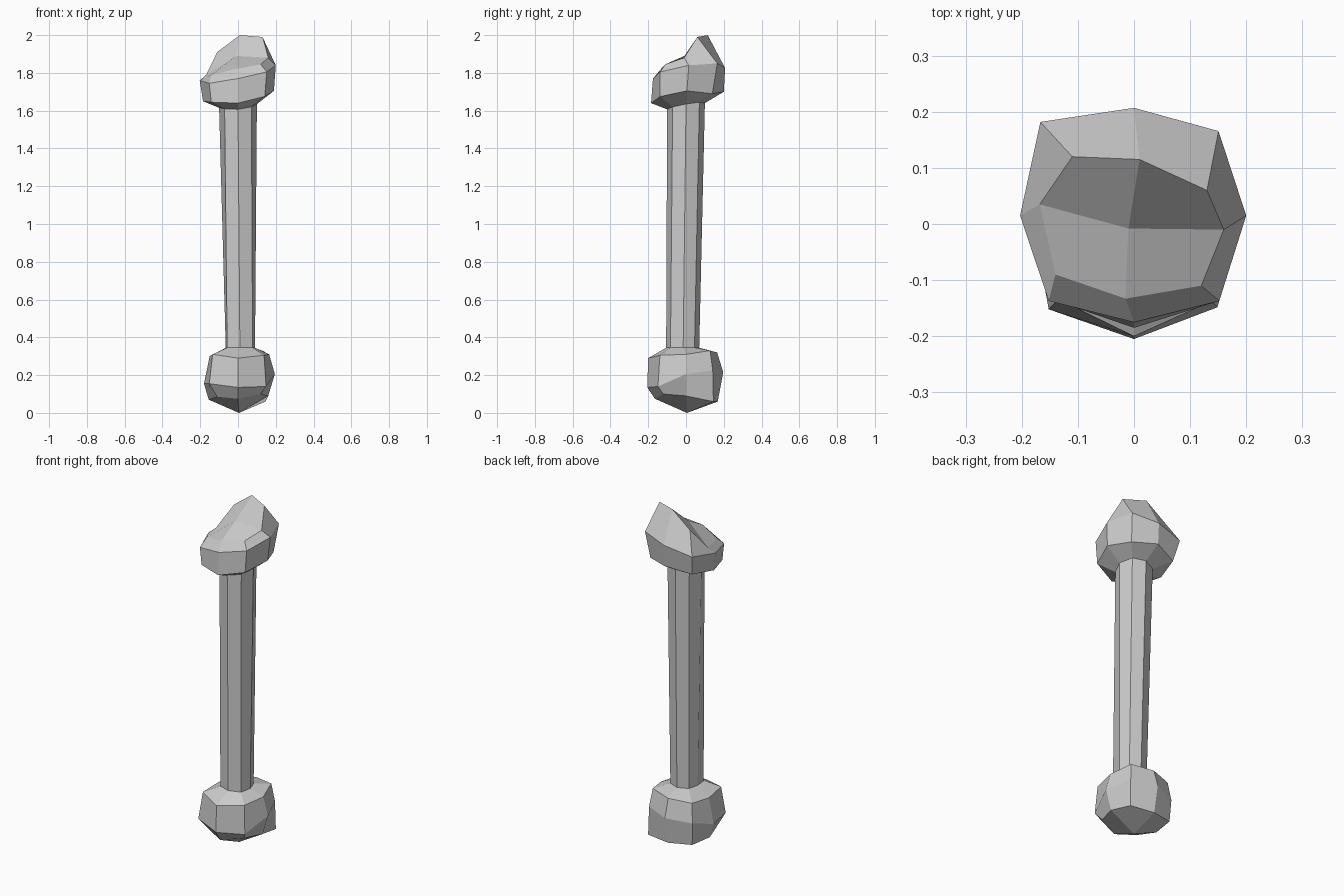
import bpy, bmesh
from math import cos, sin, radians


def ring(bm, cx, cy, radii, heights):
    # eight-sided loop, counter-clockwise from +x
    return [bm.verts.new((cx + r * cos(radians(45 * i)), cy + r * sin(radians(45 * i)), z))
            for i, (r, z) in enumerate(zip(radii, heights))]


def bridge(bm, low, high):
    for i in range(8):
        j = (i + 1) % 8
        bm.faces.new((low[i], low[j], high[j], high[i]))


def quad_cap(bm, loop, centre, flip=False):
    c = bm.verts.new(centre)
    for i in range(0, 8, 2):
        f = bm.faces.new((c, loop[i], loop[i + 1], loop[(i + 2) % 8]))
        if flip:
            f.normal_flip()


bm = bmesh.new()
loops = [
    # rounded foot knob
    ring(bm, 0, 0, (.16, .205, .168, .19, .155, .155, .165, .17),
         (.09, .06, .06, .07, .07, .085, .075, .10)),
    ring(bm, 0, 0, (.195, .20, .197, .20, .18, .215, .205, .21),
         (.205, .225, .215, .20, .155, .155, .135, .14)),
    ring(bm, 0, 0, (.165, .18, .165, .18, .15, .19, .20, .195),
         (.31, .33, .32, .31, .30, .31, .29, .305)),
    # tapering shaft
    ring(bm, .01, -.015, (.08, .085, .085, .085, .075, .095, .09, .095), (.345,) * 8),
    ring(bm, 0, 0, (.10,) * 8, (1.635, 1.645, 1.64, 1.63, 1.615, 1.61, 1.607, 1.62)),
    # heavy tilted head
    ring(bm, 0, .005, (.19, .19, .195, .205, .185, .20, .19, .20),
         (1.705, 1.69, 1.70, 1.67, 1.65, 1.645, 1.64, 1.675)),
    ring(bm, 0, .015, (.20, .213, .192, .236, .203, .215, .19, .215),
         (1.84, 1.85, 1.825, 1.79, 1.76, 1.745, 1.77, 1.805)),
]

# raised crest at the back right of the head
crest = [(.16, -.01, 1.88), (.13, .06, 1.99), (.01, .115, 2.0), (-.11, .12, 1.91),
         (-.168, .035, 1.79), (-.14, -.09, 1.79), (-.015, -.133, 1.82), (.12, -.11, 1.845)]
loops.append([bm.verts.new(p) for p in crest])

for low, high in zip(loops, loops[1:]):
    bridge(bm, low, high)
quad_cap(bm, loops[0], (.005, .005, 0), flip=True)
quad_cap(bm, loops[-1], (-.01, -.008, 1.89))
bmesh.ops.recalc_face_normals(bm, faces=bm.faces[:])

mesh = bpy.data.meshes.new("knobbed_club")
bm.to_mesh(mesh)
bm.free()
bpy.context.collection.objects.link(bpy.data.objects.new("knobbed_club", mesh))
